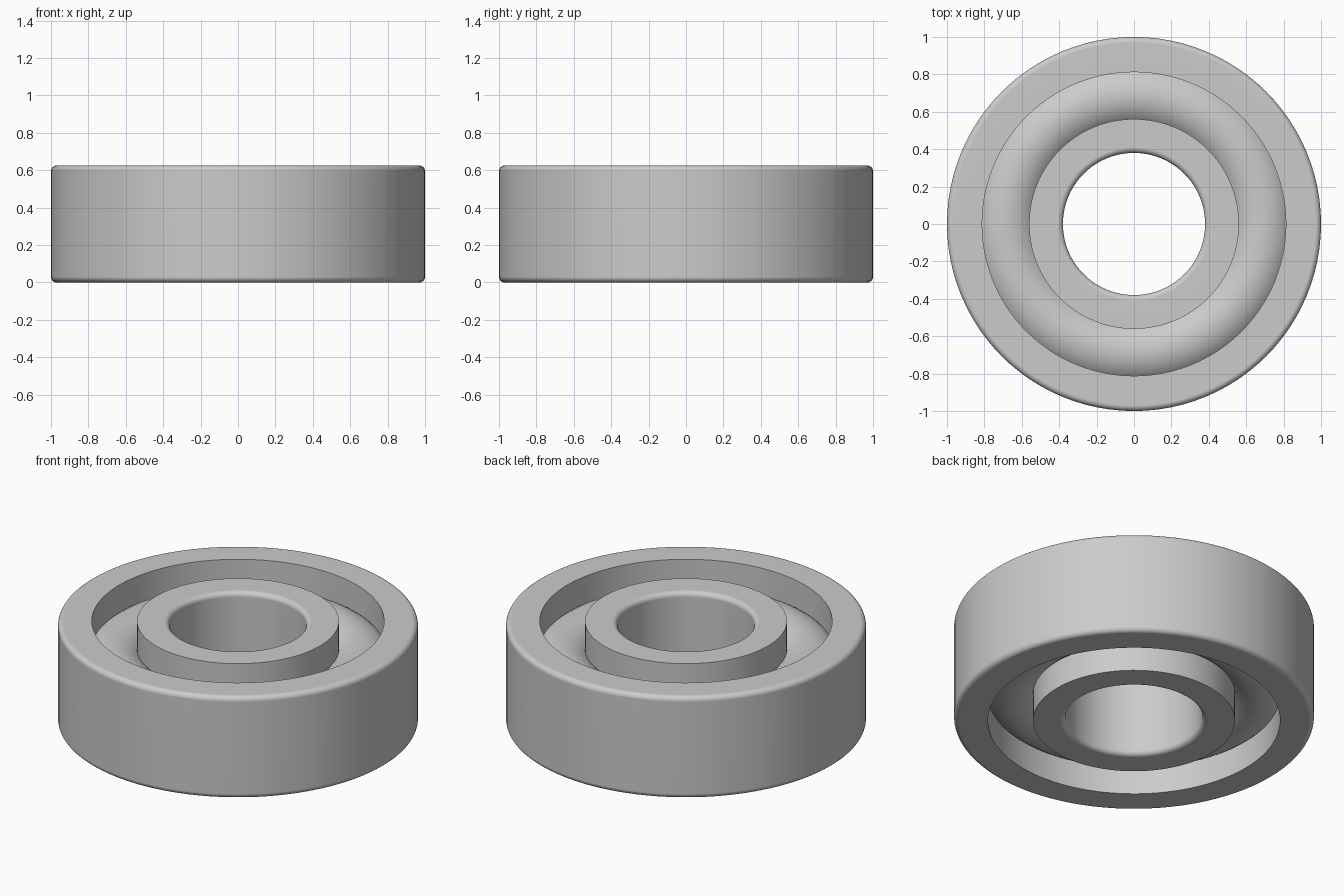
import bpy
import bmesh
from math import cos, sin, pi, radians

HEIGHT = 0.625
FILLET = 0.03
SEGMENTS = 96

cube = bpy.data.objects.get("Cube")
if cube:
    bpy.data.objects.remove(cube, do_unlink=True)

steel = bpy.data.materials.new("grey steel")
steel.use_nodes = True
grey = (0.6, 0.6, 0.6, 1)
steel.diffuse_color = grey
steel.node_tree.nodes["Principled BSDF"].inputs["Base Color"].default_value = grey


def arc(r, z, radius, start, end, steps):
    """Points of an arc in the (radius, height) plane, ends included."""
    return [(r + radius * cos(a), z + radius * sin(a))
            for a in (start + (end - start) * i / steps for i in range(steps + 1))]


def revolve(name, profile):
    """Spin a closed profile about the z axis into a smooth solid."""
    bm = bmesh.new()
    verts = [bm.verts.new((r, 0, z)) for r, z in profile]
    edges = [bm.edges.new((v, verts[i - 1])) for i, v in enumerate(verts)]
    bmesh.ops.spin(bm, geom=verts + edges, cent=(0, 0, 0), axis=(0, 0, 1),
                   angle=2 * pi, steps=SEGMENTS)
    bmesh.ops.remove_doubles(bm, verts=bm.verts[:], dist=0.0001)
    bmesh.ops.recalc_face_normals(bm, faces=bm.faces[:])
    mesh = bpy.data.meshes.new(name)
    bm.to_mesh(mesh)
    bm.free()
    mesh.materials.append(steel)
    obj = bpy.data.objects.new(name, mesh)
    bpy.context.collection.objects.link(obj)
    bpy.ops.object.select_all(action="DESELECT")
    obj.select_set(True)
    bpy.context.view_layer.objects.active = obj
    bpy.ops.object.shade_smooth_by_angle(angle=radians(35))
    # Keep the flat ring faces evenly shaded next to the fillets
    weighted = obj.modifiers.new("weighted normals", "WEIGHTED_NORMAL")
    weighted.keep_sharp = True
    return obj


def race(name, sharp_r, round_r):
    """Ring with sharp edges at sharp_r and filleted edges at round_r."""
    outward = round_r > sharp_r
    centre = round_r - FILLET if outward else round_r + FILLET
    side = 0 if outward else pi
    turn = pi / 2 if outward else -pi / 2
    profile = [(sharp_r, HEIGHT), (sharp_r, 0)]
    profile += arc(centre, FILLET, FILLET, side - turn, side, 6)
    profile += arc(centre, HEIGHT - FILLET, FILLET, side, side + turn, 6)
    revolve(name, profile)


# Outer and inner rings
race("outer_race", 0.812, 1.0)
race("inner_race", 0.561, 0.38)

# Rounded ring that fills the gap between the races
revolve("rolling_ring", arc(0.687, HEIGHT / 2, 0.19, 0, 2 * pi, 40)[:-1])
